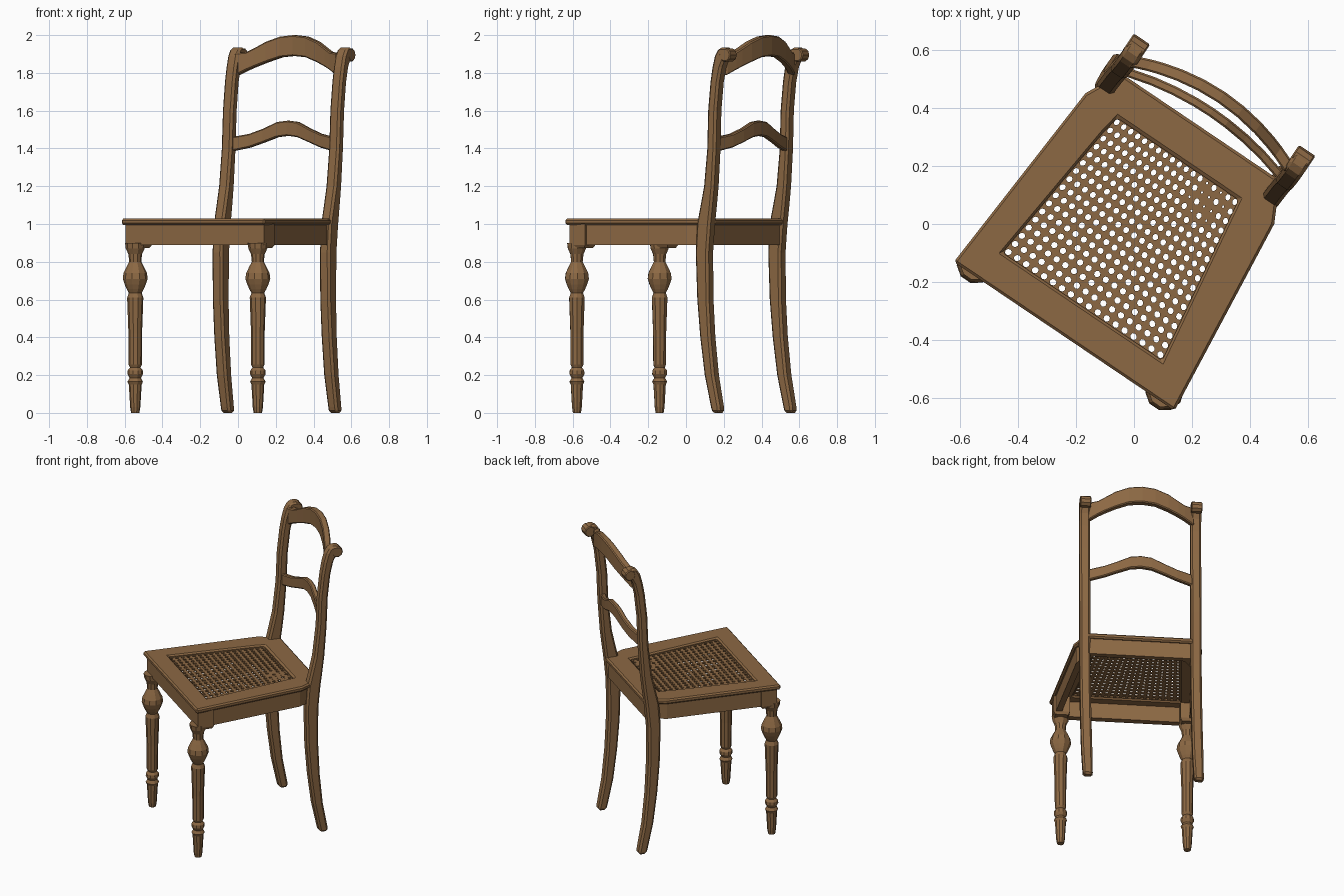
import bpy, bmesh, math
from mathutils import Matrix, Vector

if "Cube" in bpy.data.objects:
    bpy.data.objects.remove(bpy.data.objects["Cube"])

wood = bpy.data.materials.new("warm brown wood")
wood.diffuse_color = (0.265, 0.14, 0.057, 1)
wood.use_nodes = True
wood.node_tree.nodes["Principled BSDF"].inputs["Base Color"].default_value = wood.diffuse_color
TURN = Matrix.Rotation(math.radians(-34), 4, 'Z')   # the chair stands turned on the grid


def finish(name, bm, bevel=0.0):
    bmesh.ops.recalc_face_normals(bm, faces=bm.faces[:])
    bm.transform(TURN)
    me = bpy.data.meshes.new(name)
    bm.to_mesh(me)
    bm.free()
    me.materials.append(wood)
    ob = bpy.data.objects.new(name, me)
    bpy.context.collection.objects.link(ob)
    if bevel:
        mod = ob.modifiers.new("bevel", 'BEVEL')
        mod.width, mod.segments = bevel, 1
        mod.limit_method, mod.angle_limit = 'ANGLE', math.radians(50)
    return ob


def loft(name, loops, closed=False, bevel=0.0):
    """Skin a list of equal-length point loops; cap the ends or close into a ring."""
    bm = bmesh.new()
    rows = [[bm.verts.new(p) for p in loop] for loop in loops]
    n = len(rows[0])
    pairs = list(zip(rows, rows[1:])) + ([(rows[-1], rows[0])] if closed else [])
    for a, b in pairs:
        for i in range(n):
            j = (i + 1) % n
            bm.faces.new((a[i], a[j], b[j], b[i]))
    if not closed:
        bm.faces.new(rows[0])
        bm.faces.new(rows[-1])
    return finish(name, bm, bevel)


def ring(name, outer, inner, z0, z1, bevel=0.0):
    lift = lambda pts, z: [(x, y, z) for x, y in pts]
    return loft(name, [lift(outer, z0), lift(outer, z1), lift(inner, z1), lift(inner, z0)],
                True, bevel)


def scaled(pts, f):
    return [(0.01 + (x - 0.01) * f, y * f) for x, y in pts]


# Seat frame and apron below it
outline = [(-.441, -.455), (.475, -.455), (.40, .27), (.375, .32),
           (.33, .405), (-.32, .405), (-.37, .32), (-.39, .28)]
opening = [(-.32, -.335), (.343, -.335), (.262, .2), (.257, .235),
           (.252, .27), (-.252, .27), (-.258, .235), (-.264, .2)]
ring("seat_frame", outline, opening, 0.995, 1.028, 0.009)
ring("apron", scaled(outline, .96), scaled(outline, .87), 0.89, 1.0)

# Woven cane panel: a grid of cells, each with an eight-sided hole
bm = bmesh.new()
cols, rows = 18, 17


def cane_point(s, t):
    s, t = s / cols, t / rows
    left, right = -.325 + .068 * t, .348 - .091 * t
    return Vector((left + (right - left) * s, -.34 + .615 * t, 1.008))


square = [(1, 0), (1, 1), (0, 1), (-1, 1), (-1, 0), (-1, -1), (0, -1), (1, -1)]
for i in range(cols):
    for j in range(rows):
        c = cane_point(i + .5, j + .5)
        worn = (c - Vector((.165, .2, 1.008))).length < .075   # matted patch
        r = .12 if worn and (i + j) % 3 else .31
        out = [bm.verts.new(cane_point(i + .5 + a / 2, j + .5 + b / 2)) for a, b in square]
        hole = [bm.verts.new(cane_point(i + .5 + r * math.cos(k * math.pi / 4),
                                        j + .5 + r * math.sin(k * math.pi / 4)))
                for k in range(8)]
        for k in range(8):
            m = (k + 1) % 8
            bm.faces.new((out[k], out[m], hole[m], hole[k]))
bmesh.ops.remove_doubles(bm, verts=bm.verts[:], dist=1e-4)
cane = finish("cane_panel", bm)
solid = cane.modifiers.new("thickness", 'SOLIDIFY')
solid.thickness, solid.offset = 0.008, 0

# Turned front legs with square blocks at the top
turning = [(0, .022), (.03, .027), (.15, .034), (.165, .041), (.185, .03), (.205, .041),
           (.225, .04), (.24, .028), (.255, .035), (.42, .036), (.61, .043), (.635, .034),
           (.655, .045), (.68, .056), (.71, .066), (.74, .062), (.775, .045), (.80, .032),
           (.84, .036), (.87, .05), (.90, .054)]
for side, u in (("left", -.373), ("right", .41)):
    v = -.42
    loft("front_leg_" + side,
         [[(u + r * math.cos(k * math.tau / 10), v + r * math.sin(k * math.tau / 10), z)
           for k in range(10)] for z, r in turning])
    loft("leg_block_" + side,
         [[(u + a * w, v + .035 + b * w, z) for a, b in ((-1, -1), (1, -1), (1, 1), (-1, 1))]
          for z, w in ((.872, .04), (.89, .05), (1.0, .05))])

# Curved back posts, each one piece from foot to scroll: height, centre, depth
path = [(0, .43, .05), (.03, .425, .058), (.2, .39, .062), (.4, .366, .068), (.6, .352, .075),
        (.85, .348, .082), (1.0, .36, .085), (1.1, .378, .075), (1.2, .395, .064),
        (1.4, .413, .056), (1.6, .42, .056), (1.75, .436, .056), (1.83, .452, .06),
        (1.89, .474, .072), (1.92, .487, .062), (1.935, .497, .03)]
for side, s in (("left", -1), ("right", 1)):
    loops = []
    for z, v, d in path:
        u = s * .343 + .012 * (z - 1)
        w = .033 if z > .1 else .03
        loops.append([(u - w, v - d / 2, z), (u + w, v - d / 2, z),
                      (u + w, v + d / 2, z), (u - w, v + d / 2, z)])
    loft("back_post_" + side, loops, bevel=0.012)
    u = s * .343 + .01
    loft("post_scroll_" + side,
         [[(u + e, .507 + .036 * math.cos(k * math.tau / 10),
            1.895 + .036 * math.sin(k * math.tau / 10)) for k in range(10)]
          for e in (-.034, .034)], bevel=0.005)


# Bowed back rails: half outline as (fraction, bottom, top), mirrored
def rail(name, half, v0, bow, thick):
    full = [(-t, b, h) for t, b, h in half[:0:-1]] + half
    loops = []
    for t, b, h in full:
        u, v = .006 + .325 * t, v0 + bow * (1 - t * t)
        loops.append([(u, v - thick / 2, b), (u, v + thick / 2, b),
                      (u, v + thick / 2, h), (u, v - thick / 2, h)])
    loft(name, loops, bevel=0.006)


rail("top_rail", [(0, 1.89, 2.0), (.25, 1.883, 1.992), (.5, 1.857, 1.965), (.7, 1.832, 1.93),
                  (.82, 1.815, 1.91), (1, 1.785, 1.905)], .46, .07, .044)
rail("middle_rail", [(0, 1.467, 1.547), (.2, 1.46, 1.54), (.45, 1.432, 1.505),
                     (.7, 1.405, 1.477), (1, 1.385, 1.46)], .418, .05, .032)
